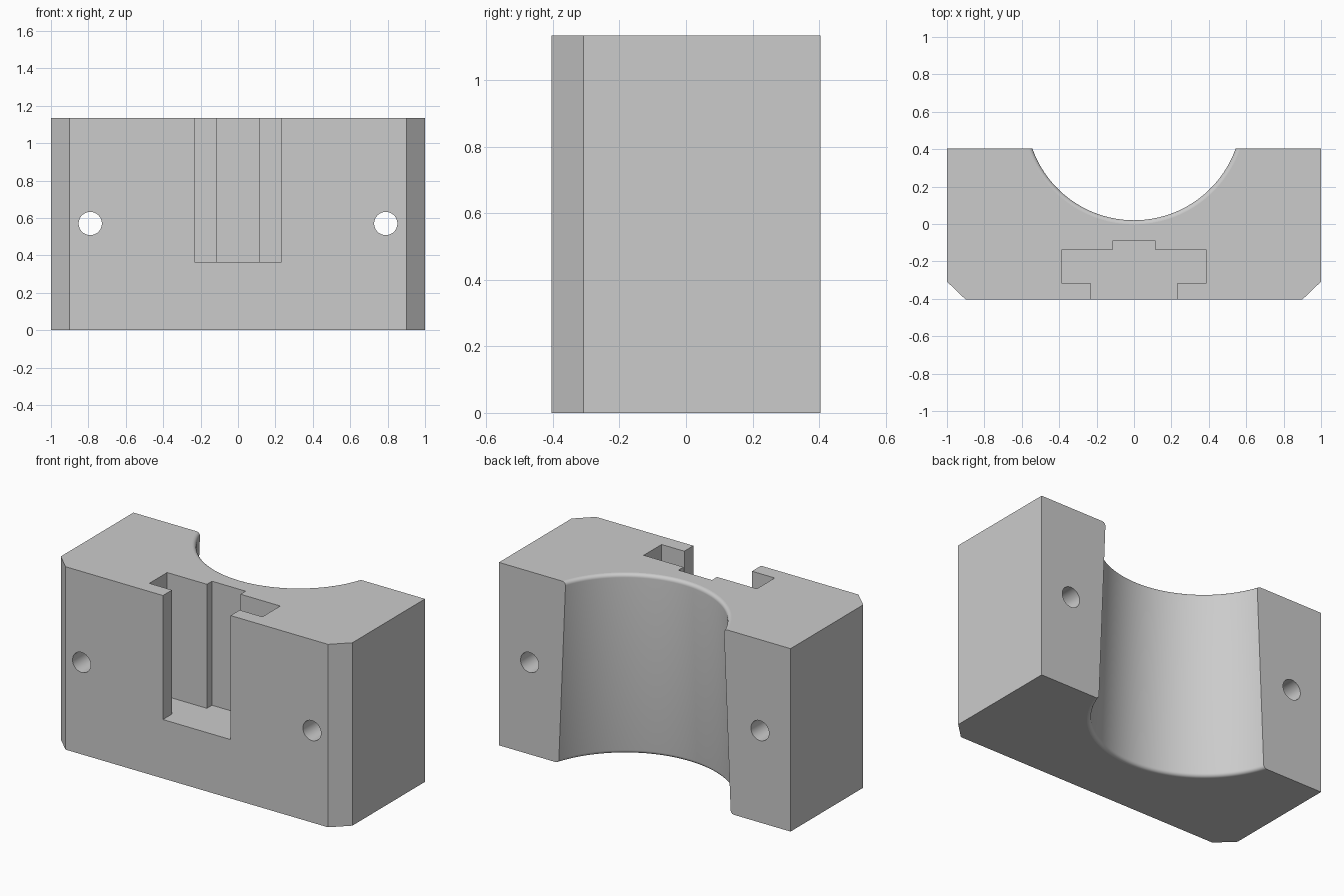
import bpy, bmesh, math

cube = bpy.data.objects.get("Cube")
if cube:
    bpy.data.objects.remove(cube, do_unlink=True)

HEIGHT, BACK, FRONT = 1.134, 0.404, -0.404

grey = bpy.data.materials.new("plain_grey")
grey.use_nodes = True
colour = (0.6, 0.6, 0.6, 1)
grey.diffuse_color = colour
grey.node_tree.nodes["Principled BSDF"].inputs["Base Color"].default_value = colour


def finish(bm, name):
    bmesh.ops.recalc_face_normals(bm, faces=bm.faces)
    mesh = bpy.data.meshes.new(name)
    bm.to_mesh(mesh)
    bm.free()
    mesh.materials.append(grey)
    obj = bpy.data.objects.new(name, mesh)
    bpy.context.collection.objects.link(obj)
    return obj


def prism(name, half, z0, z1):
    """Extrude an x-mirrored outline, given by its +x half, from z0 to z1."""
    outline = half + [(-x, y) for x, y in reversed(half)]
    bm = bmesh.new()
    face = bm.faces.new([bm.verts.new((x, y, z0)) for x, y in outline])
    new = bmesh.ops.extrude_face_region(bm, geom=[face])["geom"]
    verts = [v for v in new if isinstance(v, bmesh.types.BMVert)]
    bmesh.ops.translate(bm, verts=verts, vec=(0, 0, z1 - z0))
    return finish(bm, name)


def turned(name, profile, steps):
    """Revolve a closed (radius, z) profile about z, with smooth sides."""
    bm = bmesh.new()
    rings = [[bm.verts.new((r * math.cos(a), r * math.sin(a), z))
              for a in (math.tau * i / steps for i in range(steps))]
             for r, z in profile]
    for low, high in zip(rings, rings[1:]):
        for i in range(steps):
            j = (i + 1) % steps
            bm.faces.new((low[i], low[j], high[j], high[i])).smooth = True
    bm.faces.new(rings[0])
    bm.faces.new(rings[-1])
    return finish(bm, name)


# Block with chamfered front corners
block = prism("clamp_block", [(0.9, FRONT), (1, -0.308), (1, BACK)], 0, HEIGHT)

# Stepped T-slot, open at the top and front
slot = prism("slot_cutter", [(0.232, -0.6), (0.232, -0.315), (0.388, -0.315),
                             (0.388, -0.14), (0.115, -0.14), (0.115, -0.09)],
             0.365, HEIGHT + 0.2)

# Tapered saddle with rounded rims
TOP_R, BOTTOM_R, RIM = 0.577, 0.62, 0.022
arc = [math.pi / 2 * i / 6 for i in range(7)]
lower = [(BOTTOM_R + RIM * (1 - math.sin(a)), RIM * (1 - math.cos(a))) for a in arc]
upper = [(TOP_R + RIM * (1 - math.sin(a)), HEIGHT - RIM * (1 - math.cos(a)))
         for a in reversed(arc)]
profile = [(BOTTOM_R + RIM, -0.1)] + lower + upper + [(TOP_R + RIM, HEIGHT + 0.1)]
saddle = turned("saddle_cutter", profile, 160)
saddle.location.y = 0.597

# Bolt holes running front to back
cutters = [slot, saddle]
for side, x in (("left", 0.79), ("right", -0.79)):
    hole = turned(side + "_hole_cutter", [(0.062, -1), (0.062, 1)], 48)
    hole.rotation_euler.x = math.pi / 2
    hole.location = (x, 0, 0.57)
    cutters.append(hole)

# Cut the block and keep the finished mesh
for cutter in cutters:
    cutter.hide_render = True
    cut = block.modifiers.new(cutter.name, 'BOOLEAN')
    cut.operation = 'DIFFERENCE'
    cut.solver = 'EXACT'
    cut.object = cutter

bpy.context.view_layer.update()
graph = bpy.context.evaluated_depsgraph_get()
result = bpy.data.meshes.new_from_object(block.evaluated_get(graph))
block.modifiers.clear()
block.data = result
result.materials.clear()
result.materials.append(grey)
for poly in result.polygons:
    poly.material_index = 0
for cutter in cutters:
    bpy.data.objects.remove(cutter, do_unlink=True)
